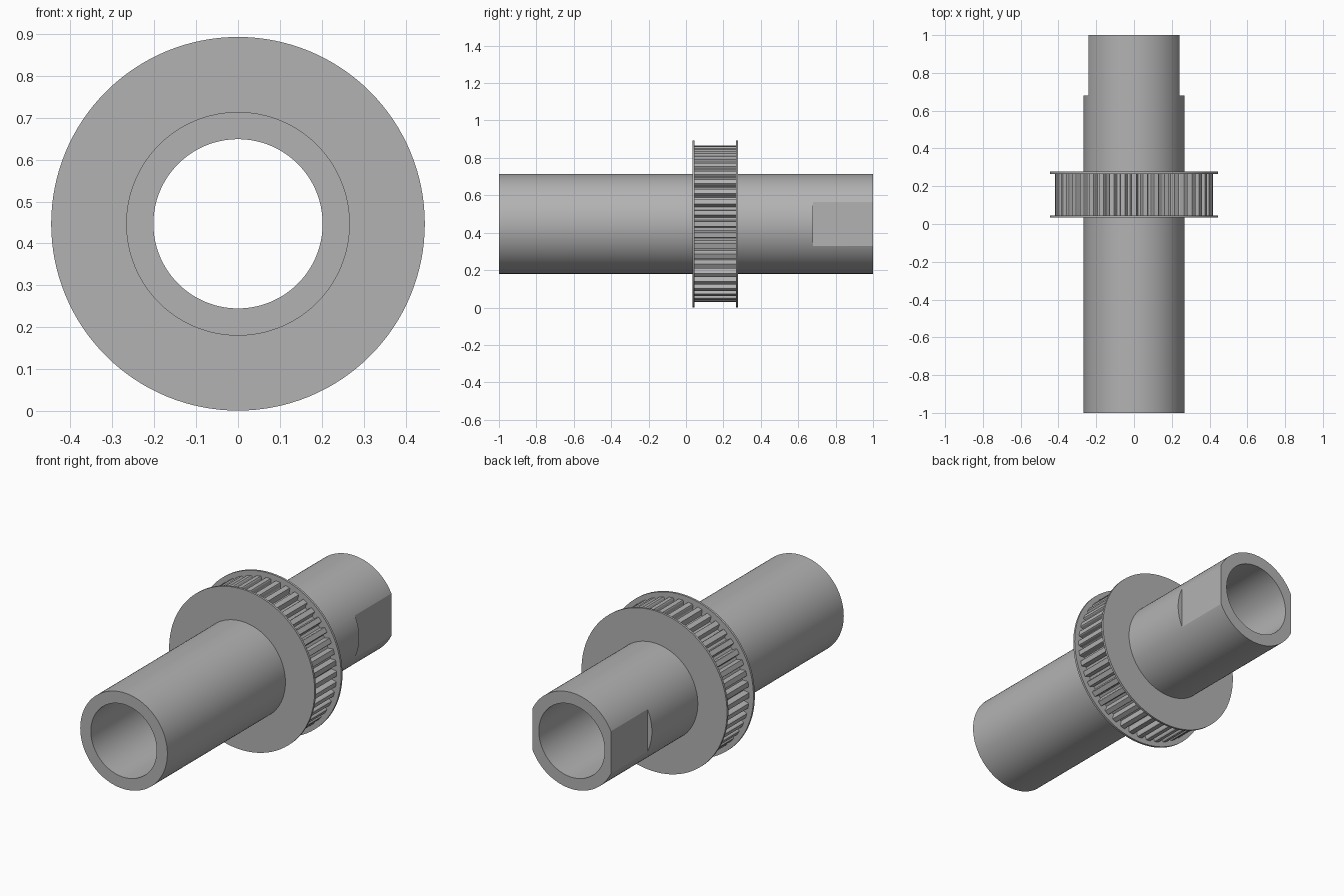
import bpy, bmesh, math

AXIS_Z = 0.447
TUBE_R, BORE_R, FLANGE_R = 0.267, 0.202, 0.446
TEETH, TIP_R, ROOT_R = 44, 0.419, 0.388

cube = bpy.data.objects.get("Cube")
if cube:
    bpy.data.objects.remove(cube)

steel = bpy.data.materials.new("grey steel")
steel.use_nodes = True
grey = (0.45, 0.45, 0.45, 1)
steel.diffuse_color = grey
steel.node_tree.nodes["Principled BSDF"].inputs["Base Color"].default_value = grey


def circle(radius, count):
    return [(radius * math.sin(math.tau * i / count),
             radius * math.cos(math.tau * i / count)) for i in range(count)]


def ring(name, outer, bore, y0, y1):
    """Extrude an outline along y, with a round bore of the same point count."""
    bm = bmesh.new()
    inner = circle(bore, len(outer))
    loops = [[bm.verts.new((x, y, z + AXIS_Z)) for x, z in pts]
             for pts, y in ((outer, y0), (outer, y1), (inner, y1), (inner, y0))]
    n = len(outer)
    for k in range(4):
        a, b = loops[k], loops[(k + 1) % 4]
        for i in range(n):
            j = (i + 1) % n
            bm.faces.new((a[i], a[j], b[j], b[i]))
    bmesh.ops.recalc_face_normals(bm, faces=bm.faces)
    mesh = bpy.data.meshes.new(name)
    bm.to_mesh(mesh)
    bm.free()
    obj = bpy.data.objects.new(name, mesh)
    bpy.context.collection.objects.link(obj)
    mesh.materials.append(steel)
    return obj


def smooth(obj):
    bpy.ops.object.select_all(action="DESELECT")
    obj.select_set(True)
    bpy.context.view_layer.objects.active = obj
    bpy.ops.object.shade_smooth_by_angle(angle=math.radians(25))


# Hollow shaft with two wrench flats at the back end
shaft = ring("hollow_shaft", circle(TUBE_R, 128), BORE_R, -1, 1)
for side, label in ((1, "left"), (-1, "right")):
    bpy.ops.mesh.primitive_cube_add(size=1, location=(side * 0.34, 0.88, AXIS_Z))
    cutter = bpy.context.object
    cutter.name = label + "_flat_cutter"
    cutter.scale = (0.2, 0.4, 0.8)
    cutter.hide_render = True
    cutter.hide_set(True)
    cutter.data.materials.append(steel)
    cut = shaft.modifiers.new(label + " flat", "BOOLEAN")
    cut.operation = "DIFFERENCE"
    cut.solver = "EXACT"
    cut.object = cutter
    bpy.context.view_layer.objects.active = shaft
    bpy.ops.object.modifier_apply(modifier=cut.name)
    bpy.data.objects.remove(cutter)
smooth(shaft)

# Toothed belt wheel: each tooth is a tip land and a rounded groove
outline = []
for t in range(TEETH):
    for frac, radius in ((-0.22, TIP_R), (0.22, TIP_R), (0.27, TIP_R - 0.006),
                         (0.31, ROOT_R + 0.006), (0.37, ROOT_R), (0.63, ROOT_R),
                         (0.69, ROOT_R + 0.006), (0.73, TIP_R - 0.006)):
        a = math.tau * (t + frac) / TEETH
        outline.append((radius * math.sin(a), radius * math.cos(a)))
ring("toothed_wheel", outline, TUBE_R - 0.01, 0.04, 0.272)

# Thin guide flanges on both sides of the teeth
for name, y0, y1 in (("front_flange", 0.034, 0.046), ("back_flange", 0.266, 0.278)):
    smooth(ring(name, circle(FLANGE_R, 128), TUBE_R - 0.01, y0, y1))
